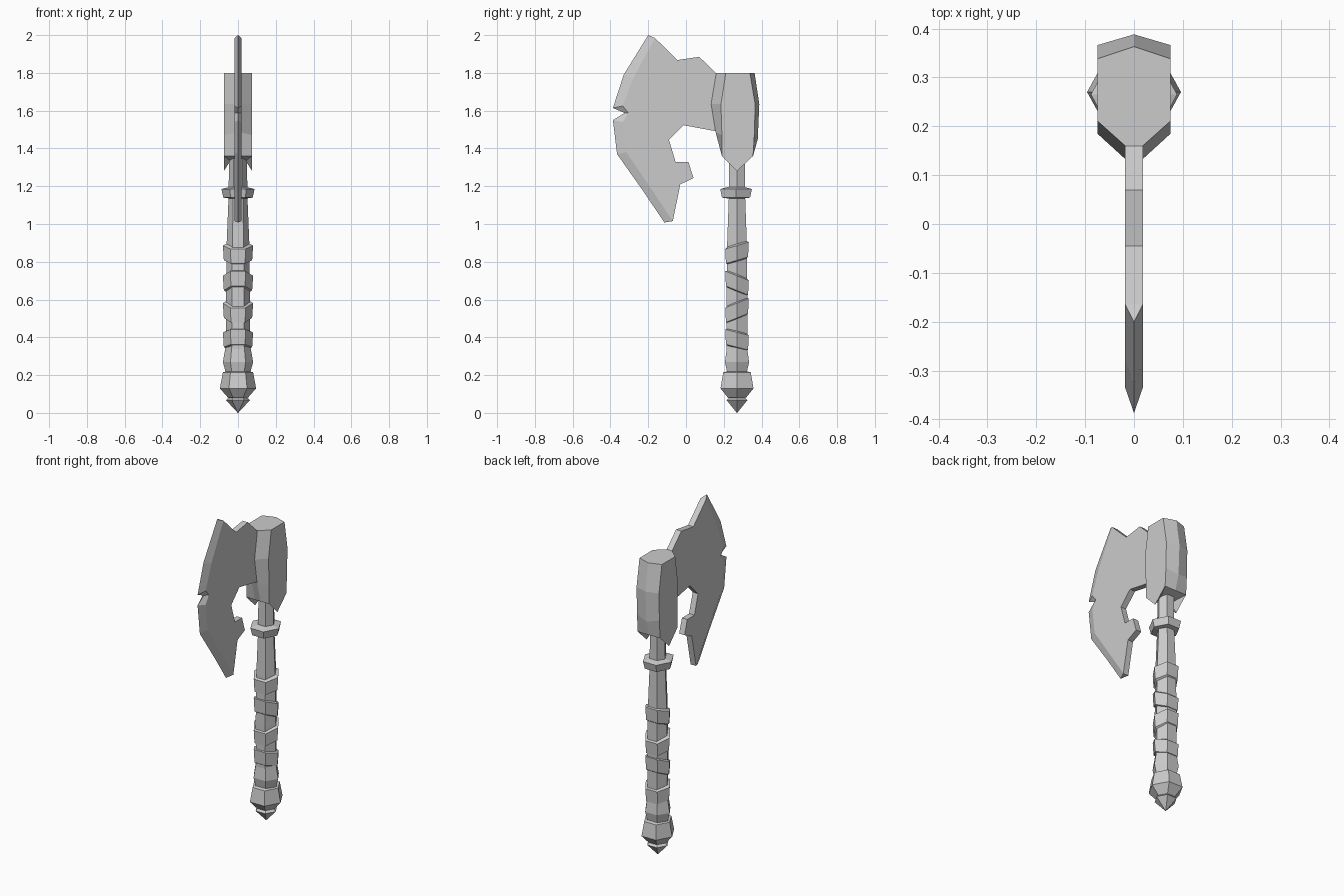
import bpy
import math

if "Cube" in bpy.data.objects:
    bpy.data.objects.remove(bpy.data.objects["Cube"])

CY = 0.27   # handle axis in y
T = 0.018   # half thickness of blade


def make(name, verts, faces):
    me = bpy.data.meshes.new(name)
    me.from_pydata(verts, [], faces)
    ob = bpy.data.objects.new(name, me)
    bpy.context.collection.objects.link(ob)
    bpy.context.view_layer.objects.active = ob
    bpy.ops.object.mode_set(mode='EDIT')
    bpy.ops.mesh.select_all(action='SELECT')
    bpy.ops.mesh.remove_doubles(threshold=0.0005)
    bpy.ops.mesh.normals_make_consistent(inside=False)
    bpy.ops.object.mode_set(mode='OBJECT')
    return ob


def bridge(n, rings):
    return [(k * n + i, k * n + (i + 1) % n, (k + 1) * n + (i + 1) % n, (k + 1) * n + i)
            for k in range(rings - 1) for i in range(n)]


def hex_lathe(name, profile, ys=1.0, tilt=0.0, cy=CY):
    """Six-sided turned part from (radius, z) pairs, optionally tilted along y."""
    verts = []
    for r, z in profile:
        for i in range(6):
            a = i * math.pi / 3
            dy = r * ys * math.sin(a)
            verts.append((r * math.cos(a), cy + dy, z + tilt * dy))
    n = len(profile)
    faces = bridge(6, n) + [tuple(range(6)), tuple(range(6 * n - 6, 6 * n))]
    return make(name, verts, faces)


# Handle shaft, with swollen lower grip
hex_lathe("handle", [(0.062, 0.2), (0.064, 0.6), (0.06, 0.9), (0.05, 1.14), (0.047, 1.4)])
hex_lathe("lower_grip", [(0.066, 0.215), (0.08, 0.27), (0.066, 0.35)], ys=0.92)

# Pommel and its pointed tip
hex_lathe("pommel", [(0.05, 0.222), (0.08, 0.215), (0.096, 0.13), (0.055, 0.083), (0.04, 0.075)], ys=1.05)
hex_lathe("pommel_tip", [(0.05, 0.08), (0.064, 0.068), (0.001, 0.0)])

# Collar
hex_lathe("collar", [(0.045, 1.135), (0.078, 1.14), (0.088, 1.185), (0.05, 1.195)], ys=1.1, cy=0.265)

# Grip wraps: centre height, tilt
for i, (zc, tilt) in enumerate([(0.85, 0.3), (0.69, -0.4), (0.545, 0.4), (0.39, -0.25)]):
    hex_lathe(f"grip_wrap_{i + 1}", [(0.058, zc - 0.05), (0.075, zc - 0.042),
              (0.08, zc + 0.036), (0.058, zc + 0.046)], ys=0.9, tilt=tilt)

# Head block: rings of front / side / back points (y values and front, back heights)
W = 0.075
verts = []
for a, b, c, d, za, z, zd in [(0.16, 0.211, 0.338, 0.363, 1.8, 1.8, 1.8),
                              (0.133, 0.185, 0.366, 0.388, 1.635, 1.635, 1.635),
                              (0.157, 0.19, 0.362, 0.38, 1.485, 1.47, 1.45),
                              (0.19, 0.19, 0.355, 0.355, 1.36, 1.36, 1.36)]:
    verts += [(T, a, za), (W, b, z), (W, c, z), (0, d, zd), (-W, c, z), (-W, b, z), (-T, a, za)]
faces = bridge(7, 4) + [tuple(range(7))]
# pointed side lugs below, recessed between
verts += [(W, CY, 1.28), (-W, CY, 1.28), (0.04, CY, 1.335), (-0.04, CY, 1.335)]
faces += [(22, 23, 28), (22, 28, 30), (23, 28, 30), (26, 25, 29), (26, 29, 31), (25, 29, 31),
          (21, 22, 30, 31, 26, 27), (23, 24, 25, 31, 30)]
make("head_block", verts, faces)

# Blade: sharp edge line, bevel line and the rear outline
edge = [(-0.20, 2.0), (-0.33, 1.79), (-0.387, 1.614), (-0.325, 1.588), (-0.387, 1.55),
        (-0.365, 1.37), (-0.22, 1.165), (-0.115, 1.008)]
bevel = [(-0.165, 1.985), (-0.28, 1.77), (-0.335, 1.625), (-0.305, 1.588), (-0.335, 1.54),
         (-0.315, 1.38), (-0.18, 1.18), (-0.07, 1.015)]
rear = [(-0.03, 1.21), (0.04, 1.243), (0.013, 1.328), (-0.055, 1.328), (-0.09, 1.445),
        (-0.013, 1.523), (0.165, 1.49), (0.165, 1.793), (0.07, 1.885), (-0.045, 1.868)]
body = bevel + rear
n, m = len(body), len(bevel)
verts = [(x, y, z) for x in (T, -T) for y, z in body] + [(0, y, z) for y, z in edge]
e = 2 * n
faces = [tuple(range(n)), tuple(range(n, 2 * n))]
faces += [(i, (i + 1) % n, n + (i + 1) % n, n + i) for i in range(m - 1, n)]
for s in (0, n):
    faces += [(s + i, s + i + 1, e + i + 1, e + i) for i in range(m - 1)]
faces += [(0, n, e), (m - 1, n + m - 1, e + m - 1)]
make("blade", verts, faces)
